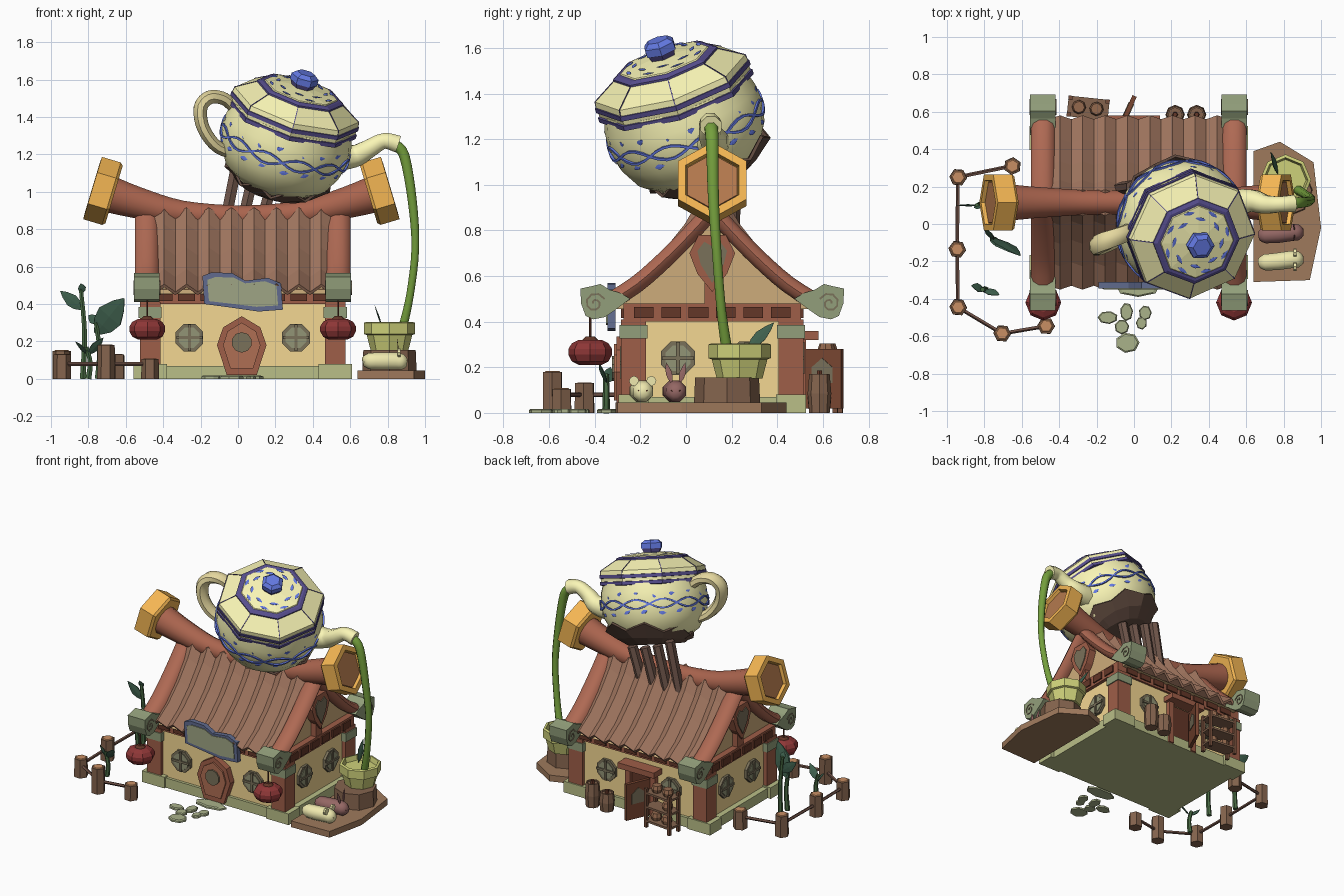
import bpy, bmesh, random
from math import sin, cos, pi, radians
from mathutils import Vector, Matrix

if "Cube" in bpy.data.objects:
    bpy.data.objects.remove(bpy.data.objects["Cube"])
random.seed(4)
V = Vector
T = Matrix.Translation
CX, CY = 0.025, 0.115
BROWN, DARK, WOOD, CREAM, STONE = (150,90,70), (95,55,42), (125,95,75), (232,204,138), (175,180,128)
TEA, BLUE, PURPLE, GREEN, LEAF, SCROLL = (238,234,172), (95,115,215), (84,76,135), (110,150,60), (62,92,75), (138,150,116)
PLANK, GOLD, RED, GREY = (155,114,93), (232,172,80), (135,55,55), (115,107,86)

def mat(c):
    key = "colour_%d_%d_%d" % c
    m = bpy.data.materials.get(key) or bpy.data.materials.new(key)
    m.diffuse_color = [(min(255, v * 1.05) / 255) ** 2.2 for v in c] + [1]
    m.use_nodes = True
    m.node_tree.nodes["Principled BSDF"].inputs["Base Color"].default_value = m.diffuse_color
    return m

def link(bm, name, col, M=None, smooth=0, solid=0):
    bmesh.ops.recalc_face_normals(bm, faces=bm.faces)
    if M: bm.transform(M)
    me = bpy.data.meshes.new(name)
    bm.to_mesh(me); bm.free()
    me.materials.append(mat(col))
    if smooth:
        for p in me.polygons: p.use_smooth = True
        me.set_sharp_from_angle(angle=radians(smooth))
    ob = bpy.data.objects.new(name, me)
    bpy.context.collection.objects.link(ob)
    if solid: ob.modifiers.new("thick", 'SOLIDIFY').thickness = solid
    return ob

def skin(bm, rings, caps=(1, 1)):
    for a, b in zip(rings, rings[1:]):
        for i in range(len(a)):
            j = (i + 1) % len(a)
            bm.faces.new((a[i], a[j], b[j], b[i]))
    if caps[0]: bm.faces.new(rings[0])
    if caps[1]: bm.faces.new(rings[-1])

def lathe(name, prof, n, col, M=None, smooth=0, caps=(1, 1), fn=None, solid=0, turn=0):
    bm = bmesh.new(); rings = []
    for k, (r, t) in enumerate(prof):
        ring = []
        for i in range(n):
            a = 2 * pi * i / n + turn
            rr, tt = fn(k, i, a, r, t) if fn else (r, t)
            ring.append(bm.verts.new((rr * cos(a), rr * sin(a), tt)))
        rings.append(ring)
    skin(bm, rings, caps)
    return link(bm, name, col, M, smooth, solid)

def prism(name, pts, axis, a, b, col, M=None):
    put = {'x': lambda p, h: (h, p[0], p[1]), 'y': lambda p, h: (p[0], h, p[1]), 'z': lambda p, h: (p[0], p[1], h)}[axis]
    bm = bmesh.new()
    skin(bm, [[bm.verts.new(put(p, h)) for p in pts] for h in (a, b)])
    return link(bm, name, col, M)

def box(name, x0, x1, y0, y1, z0, z1, col, M=None):
    return prism(name, [(x0, y0), (x1, y0), (x1, y1), (x0, y1)], 'z', z0, z1, col, M)

def tube(name, pts, rad, col, n=8, k=4, flat=1, ref=None, M=None, smooth=50):
    pts = [V(p) for p in pts]
    rad = rad if isinstance(rad, (list, tuple)) else [rad] * len(pts)
    P, R = [], []
    for i in range(len(pts) - 1):  # smooth path through the points
        p0, p1, p2, p3 = pts[max(i-1, 0)], pts[i], pts[i+1], pts[min(i+2, len(pts)-1)]
        for s in range(k):
            u = s / k
            P.append(0.5 * (2*p1 + (p2-p0)*u + (2*p0-5*p1+4*p2-p3)*u*u + (3*p1-p0-3*p2+p3)*u**3))
            R.append(rad[i] * (1 - u) + rad[i+1] * u)
    P.append(pts[-1]); R.append(rad[-1])
    tan = [(P[min(i+1, len(P)-1)] - P[max(i-1, 0)]).normalized() for i in range(len(P))]
    if ref is None:
        s = [sum(abs(t[i]) for t in tan) for i in range(3)]
        ref = V([1 if i == s.index(min(s)) else 0 for i in range(3)])
    bm = bmesh.new(); rings = []
    for p, r, t in zip(P, R, tan):
        u = V(ref).cross(t).normalized(); v = t.cross(u)
        rings.append([bm.verts.new(p + u*r*cos(2*pi*(i+.5)/n) + v*r*flat*sin(2*pi*(i+.5)/n)) for i in range(n)])
    skin(bm, rings)
    return link(bm, name, col, M, smooth)

def leaf(name, a, b, w, col=LEAF, ref=(0, 1, 0), M=None):
    a, b = V(a), V(b)
    tube(name, [a.lerp(b, f) for f in (0, .25, .5, .8, 1)], [w*.15, w*.8, w, w*.55, w*.04], col, 6, 1, .15, ref, M, 0)

def gon(n, r, cx=0, cz=0):
    return [(cx + r*cos(2*pi*(i+.5)/n), cz + r*sin(2*pi*(i+.5)/n)) for i in range(n)]

# foundation, walls, corner columns
box("foundation", CX-.56, CX+.56, CY-.395, CY+.395, 0, .07, STONE)
box("walls", CX-.52, CX+.52, CY-.375, CY+.375, .07, .42, CREAM)
for sx in (-1, 1):
    for sy in (-1, 1):
        M = T((CX + sx*.495, CY + sy*.345, 0))
        box("corner_block", -.09, .09, -.065, .065, 0, .08, STONE, M)
        box("column", -.055, .055, -.055, .055, .08, .41, BROWN, M)
        box("column_capital", -.062, .062, -.062, .062, .325, .385, SCROLL, M)
# beam with dark insets on every side
box("beam", CX-.545, CX+.545, CY-.39, CY+.39, .4, .48, BROWN)
for s in (-1, 1):
    for i in range(6):
        y = CY - .3 + .12*i
        box("beam_inset", CX+s*.55-.005, CX+s*.55+.005, y-.043, y+.043, .415, .465, DARK)
    for i in range(8):
        x = CX - .42 + .12*i
        box("beam_inset", x-.045, x+.045, CY+s*.395-.005, CY+s*.395+.005, .415, .465, DARK)
# gable body under the curved roof
half = [(0, .89), (.1, .78), (.21, .67), (.33, .565), (.455, .485)]
prof = [(CY-d, z) for d, z in half[::-1]] + [(CY+d, z) for d, z in half[1:]]
prism("gable", [(CY+(y-CY)*.93, z-.03) for y, z in prof], 'x', CX-.5, CX+.5, (195,163,116))
# corrugated roof
slope = [(.455, .485), (.33, .565), (.21, .68), (.11, .805), (.058, .895)]
side = [(-d, z) for d, z in slope] + [(0, .88)] + [(d, z) for d, z in slope[::-1]]
bm = bmesh.new(); rows = []
for i in range(17):
    o = .022 if i % 2 else -.02
    rows.append([bm.verts.new((CX-.48+.06*i, CY + d + (.5*o if d > 0 else -.5*o if d < 0 else 0), z+o)) for d, z in side])
for a, b in zip(rows, rows[1:]):
    for j in range(len(a)-1): bm.faces.new((a[j], a[j+1], b[j+1], b[j]))
link(bm, "roof_planks", PLANK, solid=.02)
# roof edge poles and scroll ends, ridge pole with hexagonal caps
for sx in (-1, 1):
    x = CX + sx*.512
    for sy in (-1, 1):
        tube("roof_edge_pole", [(x, CY+sy*d, z) for d, z in half], .04, (165,100,80), 10, 3, 1.6)
        sc = [(.36,.5), (.40,.525), (.45,.54), (.49,.565), (.53,.555), (.578,.545), (.575,.48), (.555,.425), (.52,.41), (.47,.42), (.42,.455)]
        prism("scroll_end", [(CY+sy*d, z) for d, z in sc], 'x', x-.068, x+.068, SCROLL)
        for e in (-1, 1):
            sp = [(x+e*.068, CY+sy*(.515+(.008+.0033*i)*cos(i*.75)), .48+(.008+.0033*i)*sin(i*.75)) for i in range(13)]
            tube("scroll_spiral", sp, .006, GREY, 4, 1, ref=(1, 0, 0))
    ax = V((sx, 0, .3)).normalized()
    M = T((.738*sx + .018, CY, 1.003)) @ V((0, 0, 1)).rotation_difference(ax).to_matrix().to_4x4()
    lathe("ridge_cap", [(.16,-.06), (.174,-.045), (.174,.06), (.135,.062), (.13,.035)], 6, GOLD, M)
    lathe("ridge_cap_panel", [(.13,.03), (.125,.042)], 6, (170,115,75), M)
    # gable ornament
    f = CX + sx*.5
    prism("gable_post", [(CY-.035,.44), (CY+.035,.44), (CY+.035,.62), (CY-.035,.62)], 'x', f, f+sx*.04, BROWN)
    prism("gable_frame", [(CY, .53), (CY+.065,.61), (CY+.1,.7), (CY+.06,.78), (CY-.06,.78), (CY-.1,.7), (CY-.065,.61)], 'x', f, f+sx*.055, BROWN)
    prism("gable_heart", [(CY, .57), (CY+.05,.65), (CY+.065,.71), (CY+.035,.75), (CY,.73), (CY-.035,.75), (CY-.065,.71), (CY-.05,.65)], 'x', f, f+sx*.061, GREY)
    # lantern
    M = T((CX + sx*.51, -.42, 0))
    lathe("lantern", [(.05,.21), (.08,.225), (.096,.255), (.096,.28), (.08,.305), (.05,.32)], 8, RED, M)
    lathe("lantern_top", [(.035,.32), (.02,.335)], 8, DARK, M)
    lathe("lantern_cord", [(.005,.33), (.005,.43)], 5, DARK, M)
tube("ridge_pole", [(-.74,CY,1.005), (-.55,CY,.945), (-.3,CY,.885), (.02,CY,.865), (.34,CY,.885), (.59,CY,.945), (.78,CY,1.005)],
     [.11,.088,.07,.064,.07,.088,.11], (160,95,75), 12)

# windows all round
def window(x, y, z, turn):
    M = T((x, y, z)) @ Matrix.Rotation(radians(turn), 4, 'Z')
    prism("window_frame", gon(8, .08), 'y', .01, -.018, GREY, M)
    prism("window_pane", gon(8, .06), 'y', 0, -.022, (138,140,112), M)
    box("window_bar", -.008, .008, -.03, 0, -.07, .07, GREY, M)
    box("window_bar", -.07, .07, -.03, 0, -.008, .008, GREY, M)
for dx in (-.285, .285):
    window(CX+dx, CY-.375, .22, 0); window(CX+dx*.9, CY+.375, .24, 180)
for dy in (-.15, .15):
    window(CX+.52, CY+dy, .24, 90); window(CX-.52, CY+dy, .24, -90)
# front door, sign, stepping stones
door = [(0,.335), (.1,.275), (.132,.18), (.08,.02), (-.08,.02), (-.132,.18), (-.1,.275)]
prism("door_frame", [(.02+x, z) for x, z in door], 'y', -.25, -.305, BROWN)
prism("door_leaf", [(.02+x*.76, .18+(z-.18)*.78) for x, z in door], 'y', -.25, -.315, (165,105,80))
prism("door_window", gon(10, .055, .02, .195), 'y', -.26, -.325, GREY)
sign = [(-.19,.55), (-.14,.57), (-.03,.565), (.04,.525), (.16,.54), (.23,.51), (.24,.37), (.11,.36), (-.03,.38), (-.18,.4)]
prism("sign_frame", sign, 'y', -.31, -.345, (92,102,135))
prism("sign_board", [(.025+(x-.025)*.88, .465+(z-.465)*.76) for x, z in sign], 'y', -.32, -.35, (150,156,125))
for x, y, a, b in [(.02,-.34,.12,.05), (-.04,-.47,.035,.05), (-.14,-.5,.055,.035), (-.065,-.55,.04,.04), (.06,-.475,.035,.04), (.04,-.53,.03,.035), (-.035,-.635,.065,.055)]:
    M = T((x, y, 0)) @ Matrix.Diagonal((a, b, 1, 1))
    lathe("stepping_stone", [(1, 0), (1, .012), (.85, .018)], 7, (160,168,130), M, turn=random.random())

# teapot, tilted; local z is its axis
axis = V((.3, -.33, 1)).normalized()
P = T((.255, -.005, 1.27)) @ V((0, 0, 1)).rotation_difference(axis).to_matrix().to_4x4()
lathe("teapot_body", [(.2,-.25), (.285,-.19), (.335,-.1), (.354,-.01), (.347,.07), (.325,.15)], 24, TEA, P, 40)
for t in (.13, .175):
    lathe("teapot_band", [(.335,t-.014), (.355,t-.01), (.355,t+.012), (.335,t+.016)], 8, PURPLE, P)
lathe("teapot_shoulder", [(.33,.11), (.345,.13), (.35,.19), (.345,.215), (.23,.285)], 8, TEA, P)
lathe("lid_band", [(.24,.27), (.24,.288), (.22,.298)], 8, PURPLE, P)
lathe("teapot_lid", [(.22,.28), (.2,.303), (.06,.32)], 8, TEA, P)
lathe("lid_knob_neck", [(.055,.31), (.07,.345)], 6, PURPLE, P)
lathe("lid_knob", [(.075,.345), (.075,.38), (.05,.4)], 6, BLUE, P)
for i in range(8):
    a = pi*i/4
    tube("shoulder_seam", [(r*cos(a), r*sin(a), t) for r, t in ((.35,.18), (.346,.215), (.235,.283))], .003, PURPLE, 4, 1, M=P, ref=(-sin(a), cos(a), 0))
    for d, r in ((.15, .17), (.5, .13)):
        q = V((r*cos(a+d), r*sin(a+d), .317 if r < .15 else .31))
        leaf("lid_sprig", q, q + V((.06*cos(a+d+1.6), .06*sin(a+d+1.6), 0)), .012, BLUE, (0, 0, 1), P)
for ph in (0, pi):  # painted vine on the belly
    tube("belly_vine", [(.353*cos(a), .353*sin(a), -.01+.03*sin(6*a+ph)) for a in [2*pi*i/60 for i in range(61)]], .008, BLUE, 4, 1, ref=(0, 0, 1), M=P)
for i in range(36):
    a = 2*pi*i/36; t = -.07 if i % 2 else .045
    q = lambda b, r, s: (r*cos(b), r*sin(b), s)
    leaf("belly_sprig", q(a, .343, t), q(a+.14, .343 if i % 2 else .35, t + random.uniform(-.02, .03)), .014, BLUE, (cos(a), sin(a), 0), P)
tube("teapot_handle", [(0,-.03,1.43), (-.07,-.06,1.495), (-.15,-.09,1.505), (-.2,-.115,1.45), (-.185,-.12,1.34), (-.11,-.09,1.24), (0,-.03,1.2)],
     [.035,.037,.04,.04,.037,.035,.035], (218,205,150), 8, flat=1.3)
tube("teapot_spout", [(.5,.1,1.19), (.62,.125,1.19), (.7,.105,1.23), (.78,.105,1.272), (.855,.11,1.255)], [.09,.065,.053,.045,.05], TEA, 8)
# cracked bowl and posts under the pot
def shell(k, i, a, r, t):
    s = (1 + sin(a + .3)) / 2
    return ((.19, -.28), (.2+.07*s, -.27+.04*s), (.24+.1*s, -.24+.08*s + (.03 if i % 2 else -.02)))[k]
lathe("bowl", [(0, 0)]*3, 16, (92,72,62), P, caps=(1, 0), fn=shell, solid=.015)
for x, y, z in [(-.08,.19,1.13), (.01,.2,1.08), (.11,.2,1.04), (.21,.2,1.02)]:
    tube("bowl_post", [(x, y, .78), (x+.07, y+.01, z)], .034, (105,82,72), 6, 1)

# side terrace with planter, stream and toys
prism("terrace", [(.64,-.31), (.94,-.3), (1,-.02), (.96,.33), (.78,.44), (.64,.39)], 'z', 0, .045, (150,115,88))
lathe("planter_stand", [(.145,.045), (.14,.155)], 8, WOOD, T((.81,.18,0)))
lathe("planter", [(.1,.15), (.122,.235), (.137,.24), (.137,.3), (.12,.305), (.11,.27)], 8, (195,198,115), T((.81,.235,0)))
tube("poured_stream", [(.84,.11,1.25), (.89,.115,1.19), (.932,.12,.95), (.948,.135,.7), (.92,.155,.45), (.88,.18,.27)], [.032,.03,.026,.022,.022,.026], GREEN, 8)
leaf("planter_leaf", (.77,.27,.28), (.73,.385,.395), .03, LEAF, (1, 0, .3))
for y, c in ((-.19, (228,222,165)), (-.045, (140,98,95))):
    tube("toy_body", [(.67,y-.02,.09), (.70,y-.015,.095), (.77,y-.01,.095), (.84,y,.095), (.88,y,.09), (.905,y,.088)], [.025,.047,.05,.05,.045,.02], c, 8, 2)
    for s in (-1, 1):
        if y < -.1: lathe("toy_round_ear", [(.022,-.008), (.022,.008)], 8, c, T((.86, y+s*.038, .14)) @ Matrix.Rotation(pi/2, 4, 'Y'))
        else: leaf("toy_long_ear", (.86, y+s*.018, .13), (.85, y+s*.042, .22), .016, c, (1, 0, 0))
        lathe("toy_eye", [(.005,0), (.003,.006)], 6, DARK, T((.9, y+s*.017, .097)) @ Matrix.Rotation(pi/2, 4, 'Y'))

# fence on the left
posts = [(-.65,.31,.13), (-.94,.25,.15), (-.945,-.135,.15), (-.94,-.445,.13), (-.705,-.585,.18), (-.47,-.545,.105)]
for x, y, h in posts:
    lathe("fence_post", [(.048,0), (.046,h)], 6, WOOD, T((x, y, 0)), turn=x*9)
    lathe("fence_post_top", [(.038,h), (.032,h+.004)], 6, (190,135,95), T((x, y, 0)), turn=x*9)
for a, b in zip(posts, posts[1:]):
    tube("fence_rail", [(a[0], a[1], .08), (b[0], b[1], .08)], .011, (105,78,68), 5, 1)
# plants on the left
for x, y, h in ((-.75,-.085,.3), (-.83,.1,.48), (-.8,-.35,.17)):
    tube("plant_stem", [(x, y, 0), (x+.01, y, h*.5), (x-.01, y, h)], [.018,.015,.012], (70,100,65), 6)
leaf("big_leaf", (-.76,-.07,.24), (-.61,-.17,.43), .085, ref=(.3, .9, .2))
leaf("plant_leaf", (-.75,-.085,.3), (-.8,-.02,.34), .03)
leaf("plant_leaf", (-.83,.1,.37), (-.95,.1,.47), .04)
leaf("plant_leaf", (-.83,.1,.46), (-.84,.08,.51), .025)
leaf("low_leaf", (-.8,-.35,.13), (-.87,-.33,.2), .03, ref=(.3, .5, 1))
leaf("low_leaf", (-.8,-.35,.13), (-.72,-.38,.22), .03, ref=(.3, .5, 1))

# back: doorway, open door, lintel, barrels, rack
box("back_doorway", -.09, .09, .47, .5, .03, .31, DARK)
for x in (-.1, .1): box("doorway_post", x-.02, x+.02, .47, .525, 0, .33, BROWN)
box("doorway_lintel", -.15, .14, .47, .58, .32, .36, BROWN)
M = T((-.07, .52, 0)) @ Matrix.Rotation(radians(66), 4, 'Z')
box("open_door", 0, .18, -.012, .012, .02, .28, (115,68,50), M)
prism("open_door_window", [(.04,.13), (.14,.13), (.14,.2), (.09,.24), (.04,.2)], 'y', -.016, .016, GREY, M)
for x, h in ((.22, .13), (.335, .17)):
    lathe("barrel", [(.045,0), (.052,h*.5), (.045,h), (.036,h), (.036,h-.01)], 8, WOOD, T((x, .585, 0)))
    lathe("barrel_lid_knob", [(.015,h-.01), (.012,h+.015)], 6, DARK, T((x, .585, 0)))
M = T((-.245, .62, 0)) @ Matrix.Rotation(radians(-6), 4, 'Z')
for x in (-.1, .1):
    for y in (-.045, .045): box("rack_leg", x-.011, x+.011, y-.011, y+.011, 0, .28, (110,75,58), M)
for z in (.04, .14, .24): box("rack_shelf", -.11, .11, -.055, .055, z, z+.015, WOOD, M)
for x, z in ((-.05, .255), (.045, .255), (-.045, .155), (.05, .055), (-.04, .055)):
    lathe("rack_pot", [(.03,0), (.038,.025), (.03,.05)], 8, (140,100,75), M @ T((x, 0, z)))
